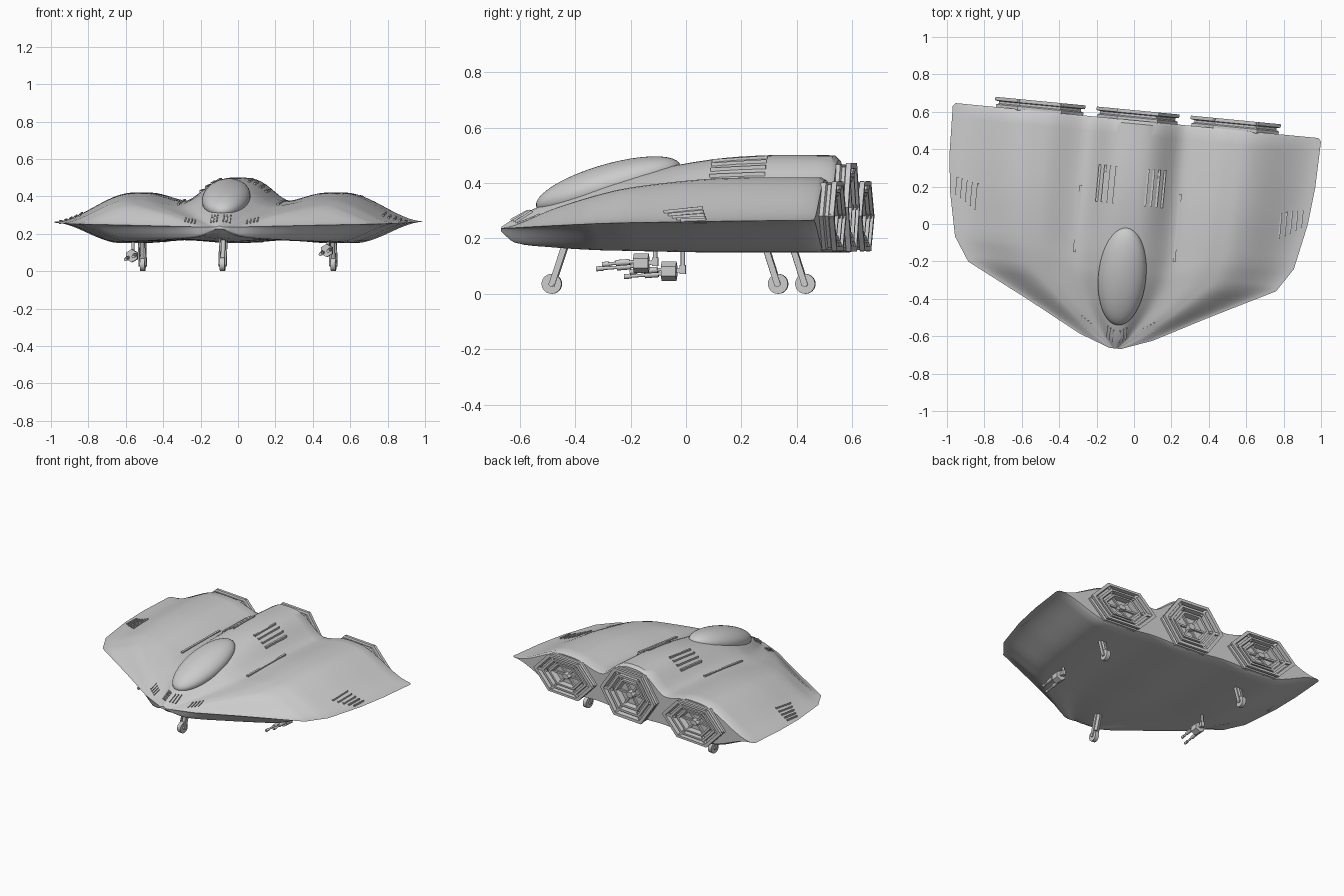
import bpy, bmesh, math
from mathutils import Vector, Matrix

if "Cube" in bpy.data.objects:
    bpy.data.objects.remove(bpy.data.objects["Cube"])

# the craft is built straight, then yawed slightly at the end
PLACE = Matrix.Rotation(math.radians(-5.5), 4, 'Z') @ Matrix.Translation((-0.036, 0, 0))

# hull stations: y, half width, hump half width, rim z, hump z, valley z, pod z, belly z
ST = [(-.672, .03, .012, .235, .242, .238, .236, .225),
      (-.612, .195, .07, .238, .280, .250, .248, .185),
      (-.460, .482, .165, .245, .345, .295, .305, .168),
      (-.285, .827, .245, .252, .405, .340, .355, .158),
      (-.158, .910, .27, .256, .440, .355, .383, .155),
      (.090, .962, .27, .260, .485, .372, .412, .150),
      (.290, .982, .27, .263, .500, .375, .420, .150),
      (.534, .989, .27, .265, .500, .375, .420, .150)]


def finish(name, bm, smooth=None):
    bmesh.ops.recalc_face_normals(bm, faces=bm.faces)
    me = bpy.data.meshes.new(name)
    bm.to_mesh(me)
    bm.free()
    ob = bpy.data.objects.new(name, me)
    bpy.context.collection.objects.link(ob)
    ob.matrix_world = PLACE
    if smooth:
        bpy.ops.object.select_all(action='DESELECT')
        ob.select_set(True)
        bpy.context.view_layer.objects.active = ob
        bpy.ops.object.shade_smooth_by_angle(angle=math.radians(smooth))
    return ob


def station(y):
    i = max(k for k in range(len(ST) - 1) if k == 0 or ST[k][0] <= y)
    a, b = ST[i], ST[i + 1]
    h = b[0] - a[0]
    t = (y - a[0]) / h
    p, n = ST[max(i - 1, 0)], ST[min(i + 2, len(ST) - 1)]
    out = []
    for k in range(1, 8):
        if k < 3:
            out.append(a[k] + (b[k] - a[k]) * t)
        else:
            m0 = (b[k] - p[k]) / (b[0] - p[0]) * h
            m1 = (n[k] - a[k]) / (n[0] - a[0]) * h
            out.append((2*t**3 - 3*t**2 + 1) * a[k] + (t**3 - 2*t**2 + t) * m0
                       + (3*t**2 - 2*t**3) * b[k] + (t**3 - t**2) * m1)
    return out


def ss(t):
    t = min(max(t, 0), 1)
    return t * t * (3 - 2 * t)


def top(x, y):
    W, C, E, H, V, P, B = station(y)
    x = abs(x)
    if x <= C:
        return V + (H - V) * (1 + math.cos(math.pi * (x / C) ** 1.45)) / 2
    t = (x - C) / (W - C)
    return V + (P - V) * ss(t / .3) if t < .35 else E + (P - E) * (1 - ss((t - .4) / .6))


def bottom(x, y):
    W, C, E, H, V, P, B = station(y)
    x, d = abs(x), E - B
    if x <= C:
        return B + .14 * d * ss(x / C)
    t = (x - C) / (W - C)
    return B + .14 * d * (1 - ss(t / .35)) if t < .4 else E - d * (1 - ss((t - .48) / .52))


def beam(bm, p, q, w, h):
    p, q = Vector(p), Vector(q)
    d = q - p
    m = (Matrix.Translation((p + q) / 2) @ d.to_track_quat('Y', 'Z').to_matrix().to_4x4()
         @ Matrix.Diagonal((w, d.length, h, 1)))
    bmesh.ops.create_cube(bm, size=1, matrix=m)


def tube(bm, p, q, r, seg=12):
    p, q = Vector(p), Vector(q)
    d = q - p
    m = Matrix.Translation((p + q) / 2) @ d.to_track_quat('Z', 'Y').to_matrix().to_4x4()
    bmesh.ops.create_cone(bm, cap_ends=True, segments=seg, radius1=r, radius2=r,
                          depth=d.length, matrix=m)


# hull: loft of closed cross-sections from nose to stern
bm = bmesh.new()
ys = [a[0] + (b[0] - a[0]) * k / 4 for a, b in zip(ST, ST[1:]) for k in range(4)] + [.534]
rings = []
for y in ys:
    W, C, E = station(y)[:3]
    pos = [C * k / 10 for k in range(10)] + [C + (W - C) * k / 24 for k in range(25)]
    xs = [-x for x in pos[:0:-1]] + pos
    sec = [(x, y, top(x, y)) for x in xs] + [(x, y, bottom(x, y)) for x in xs[-2:0:-1]]
    rings.append([bm.verts.new(c) for c in sec])
rings.append([bm.verts.new((v.co.x * .985, .552, .28 + (v.co.z - .28) * .92)) for v in rings[-1]])
for a, b in zip(rings, rings[1:]):
    for i in range(len(a)):
        j = (i + 1) % len(a)
        bm.faces.new((a[i], a[j], b[j], b[i]))
bm.faces.new(rings[0])
bm.faces.new(rings[-1])
finish("hull", bm, 40)

# canopy: tilted ellipsoid sunk in the central hump
bm = bmesh.new()
bmesh.ops.create_uvsphere(bm, u_segments=40, v_segments=24, radius=1,
    matrix=Matrix.Translation((0, -.285, .39)) @ Matrix.Rotation(math.radians(16), 4, 'X')
    @ Matrix.Diagonal((.128, .272, .078, 1)))
finish("canopy", bm, 60)

# engines: nested hexagonal rings with a recessed core and spokes
PROF = [(.86, .52), (.97, .55), (.97, .566), (.91, .572), (.91, .584), (1, .588), (1, .606),
        (.88, .606), (.85, .575), (.77, .575), (.77, .598), (.68, .598), (.65, .565),
        (.57, .565), (.57, .588), (.49, .588), (.45, .545), (.16, .545), (.12, .585)]
for name, cx, cz, rx, rz in (("left_engine", -.525, .28, .242, .125),
                             ("centre_engine", 0, .312, .222, .16),
                             ("right_engine", .525, .28, .242, .125)):
    bm = bmesh.new()

    def hexpt(r, k, y):
        a = math.pi / 3 * k
        return (cx + rx * r * math.cos(a), y, cz + rz * r * math.sin(a) / .866)
    rows = [[bm.verts.new(hexpt(r, k, y)) for k in range(6)] for r, y in PROF]
    for a, b in zip(rows, rows[1:]):
        for i in range(6):
            j = (i + 1) % 6
            bm.faces.new((a[i], a[j], b[j], b[i]))
    bm.faces.new(rows[-1])
    for k in range(6):
        beam(bm, hexpt(.12, k, .56), hexpt(.55, k, .56), .012, .012)
        beam(bm, hexpt(.6, k, .582), hexpt(.97, k, .597), .014, .016)
    finish(name, bm)

# landing gear: raked strut with side rods and a wheel
for name, x, y, lean in (("front_leg", 0, -.49, .05), ("left_rear_leg", -.512, .38, -.048),
                         ("right_rear_leg", .512, .38, -.048)):
    bm = bmesh.new()
    tube(bm, (x - .013, y, .036), (x + .013, y, .036), .036, 24)
    tube(bm, (x - .022, y, .036), (x + .022, y, .036), .01)
    for s in (-1, 1):
        beam(bm, (x + s * .018, y, .03), (x + s * .018, y + lean, .18), .007, .022)
    tube(bm, (x, y + lean * .3, .07), (x, y + lean * 1.1, .19), .012)
    finish(name, bm, 40)

# underside guns: hanging post, arm, hexagonal body, twin barrels
for name, x, z in (("left_gun", -.522, .082), ("right_gun", .525, .11)):
    bm = bmesh.new()
    y = -.115
    tube(bm, (x, y - .027, z), (x, y + .027, z), .035, 6)
    beam(bm, (x, y, z), (x, y + .058, z + .005), .016, .016)
    tube(bm, (x, y + .05, z), (x, y + .05, .175), .008)
    beam(bm, (x, y + .05, z - .01), (x, y + .05, z + .022), .022, .022)
    for s, length in ((-1, .165), (1, .14)):
        bx, bz = x + s * .02, z + s * .008
        tube(bm, (bx, y, bz), (bx, y - length, bz - .012), .006)
        tube(bm, (bx, y - .04, bz - .003), (bx, y - .09, bz - .007), .011)
        tube(bm, (bx, y - length + .025, bz - .01), (bx, y - length, bz - .012), .009)
    finish(name, bm, 40)


# vents: thin slats following the hull skin (x, centre y, length) mirrored
def slats(name, rows, w, h):
    for side, s in (("left", -1), ("right", 1)):
        bm = bmesh.new()
        for x, y, ln in rows:
            a, b = y - ln / 2, y + ln / 2
            beam(bm, (s * x, a, top(x, a)), (s * x, b, top(x, b)), w, h)
        finish(side + name, bm)


slats("_hump_vent", [(.085 + .03 * k, .2, .2) for k in range(4)], .012, .018)
slats("_wing_vent", [(.815 + .028 * k, .065 + .012 * k, .14 - .012 * k) for k in range(5)], .009, .018)
slats("_bow_vent", [(.14 + .018 * k, -.575 + .012 * k, .05) for k in range(4)], .007, .012)
slats("_nose_vent", [(.018 + .016 * k, -.605 + .01 * k, .06) for k in range(3)], .007, .014)
# strakes beside the hump
slats("_strake", [(.268, .0, .36)], .014, .02)
